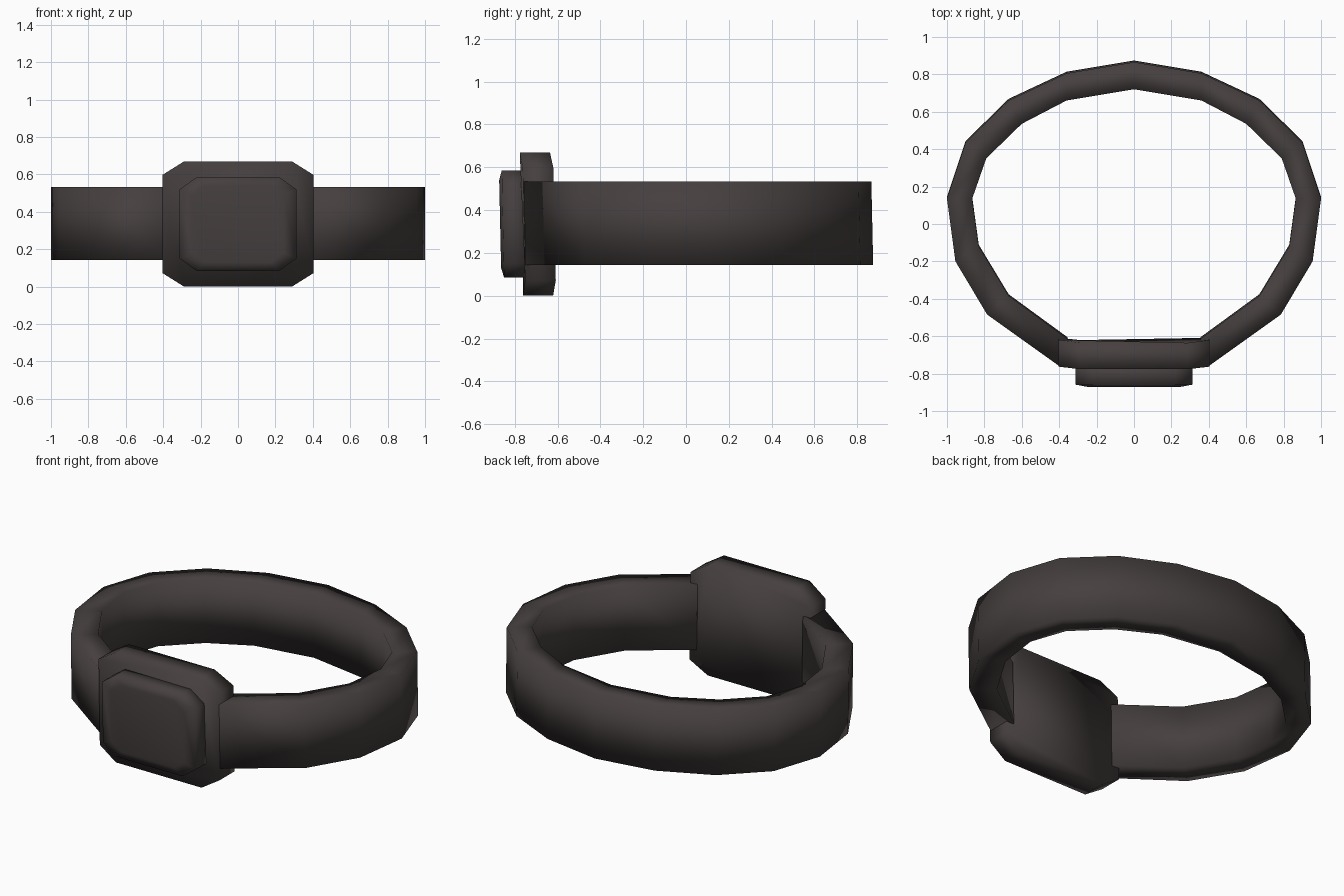
import bpy, bmesh

if "Cube" in bpy.data.objects:
    bpy.data.objects.remove(bpy.data.objects["Cube"])

rubber = bpy.data.materials.new("dark charcoal rubber")
rubber.diffuse_color = (0.06, 0.05, 0.049, 1)
rubber.use_nodes = True
rubber.node_tree.nodes["Principled BSDF"].inputs["Base Color"].default_value = rubber.diffuse_color
MID_Z = 0.335


def tilt(x, y, z):
    # whole watch leans slightly forward toward the top
    return (x, y - 0.022 * (z - MID_Z), z)


def loft(name, rings):
    """Bridge a list of equal-length closed rings, cap both ends, shade smooth."""
    bm = bmesh.new()
    loops = [[bm.verts.new(tilt(*p)) for p in ring] for ring in rings]
    n = len(loops[0])
    for a, b in zip(loops, loops[1:]):
        for i in range(n):
            j = (i + 1) % n
            bm.faces.new((a[i], a[j], b[j], b[i]))
    bm.faces.new(loops[0])
    bm.faces.new(loops[-1])
    bmesh.ops.recalc_face_normals(bm, faces=bm.faces)
    for f in bm.faces:
        f.smooth = True
    me = bpy.data.meshes.new(name)
    bm.to_mesh(me)
    bm.free()
    me.materials.append(rubber)
    ob = bpy.data.objects.new(name, me)
    bpy.context.collection.objects.link(ob)
    return ob


def octagon(hx, hz, cx, cz, y_side, y_mid):
    """Chamfered rectangle; the side corners and top/bottom corners differ in depth."""
    q = [(hx, y_side, hz - cz), (hx - cx, y_mid, hz)]
    pts = q + [(-x, y, z) for x, y, z in reversed(q)]
    pts += [(x, y, -z) for x, y, z in reversed(pts)]
    return [(x, y, z + MID_Z) for x, y, z in pts]


# strap: rectangular section swept round the wrist, (outer, inner) stations
half = [((0, 0.87), (0, 0.725)), ((0.36, 0.81), (0.36, 0.665)),
        ((0.67, 0.665), (0.60, 0.54)), ((0.90, 0.44), (0.79, 0.355)),
        ((1.0, 0.14), (0.865, 0.14)), ((0.955, -0.195), (0.83, -0.115)),
        ((0.785, -0.48), (0.67, -0.38)), ((0.40, -0.755), (0.355, -0.61))]
path = [((-o[0], o[1]), (-i[0], i[1])) for o, i in reversed(half[1:])] + half
Z0, Z1 = 0.143, 0.533
loft("strap", [[(*o, Z0), (*o, Z1), (*i, Z1), (*i, Z0)] for o, i in path])

# case: chamfered block at the front of the strap
loft("watch_case", [octagon(0.403, 0.335, 0.115, 0.072, -0.757, -0.769),
                    octagon(0.403, 0.335, 0.115, 0.072, -0.614, -0.628)])

# raised face with a softly bevelled rim
loft("watch_face", [octagon(0.312, 0.25, 0.09, 0.065, -0.74, -0.74),
                    octagon(0.312, 0.25, 0.09, 0.065, -0.855, -0.855),
                    octagon(0.245, 0.205, 0.07, 0.05, -0.868, -0.868)])
